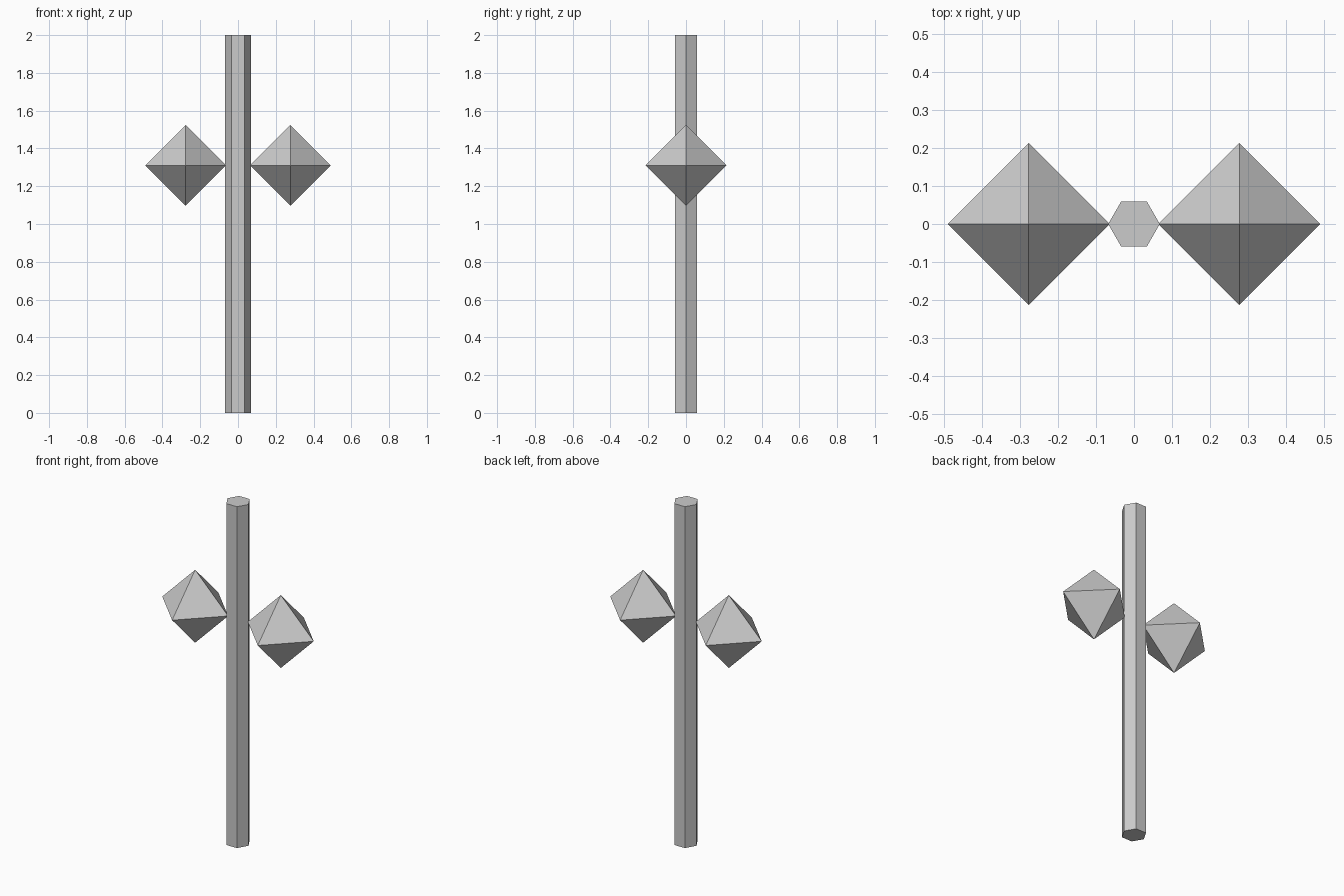
import bpy, bmesh, math
from mathutils import Matrix, Vector

cube = bpy.data.objects.get("Cube")
if cube:
    bpy.data.objects.remove(cube, do_unlink=True)

grey = bpy.data.materials.new("plain grey")
grey.use_nodes = True
colour = (0.6, 0.6, 0.6, 1)
grey.diffuse_color = colour
grey.node_tree.nodes["Principled BSDF"].inputs["Base Color"].default_value = colour


def finish(name, bm, location):
    bmesh.ops.recalc_face_normals(bm, faces=bm.faces)
    mesh = bpy.data.meshes.new(name)
    bm.to_mesh(mesh)
    bm.free()
    mesh.materials.append(grey)
    obj = bpy.data.objects.new(name, mesh)
    obj.location = location
    bpy.context.collection.objects.link(obj)


# Hexagonal pole with corners pointing left and right
bm = bmesh.new()
bmesh.ops.create_cone(bm, cap_ends=True, segments=6, radius1=0.068, radius2=0.068,
                      depth=2, matrix=Matrix.Rotation(math.radians(90), 4, "Z"))
finish("pole", bm, (0, 0, 1))

# Eight-sided crystals touching the pole on each side
radius = 0.2135
for name, side in (("left_crystal", 1), ("right_crystal", -1)):
    bm = bmesh.new()
    for axis in range(3):
        for sign in (-1, 1):
            point = Vector()
            point[axis] = sign * radius
            bm.verts.new(point)
    bmesh.ops.convex_hull(bm, input=bm.verts)
    finish(name, bm, (side * 0.2775, 0, 1.311))
